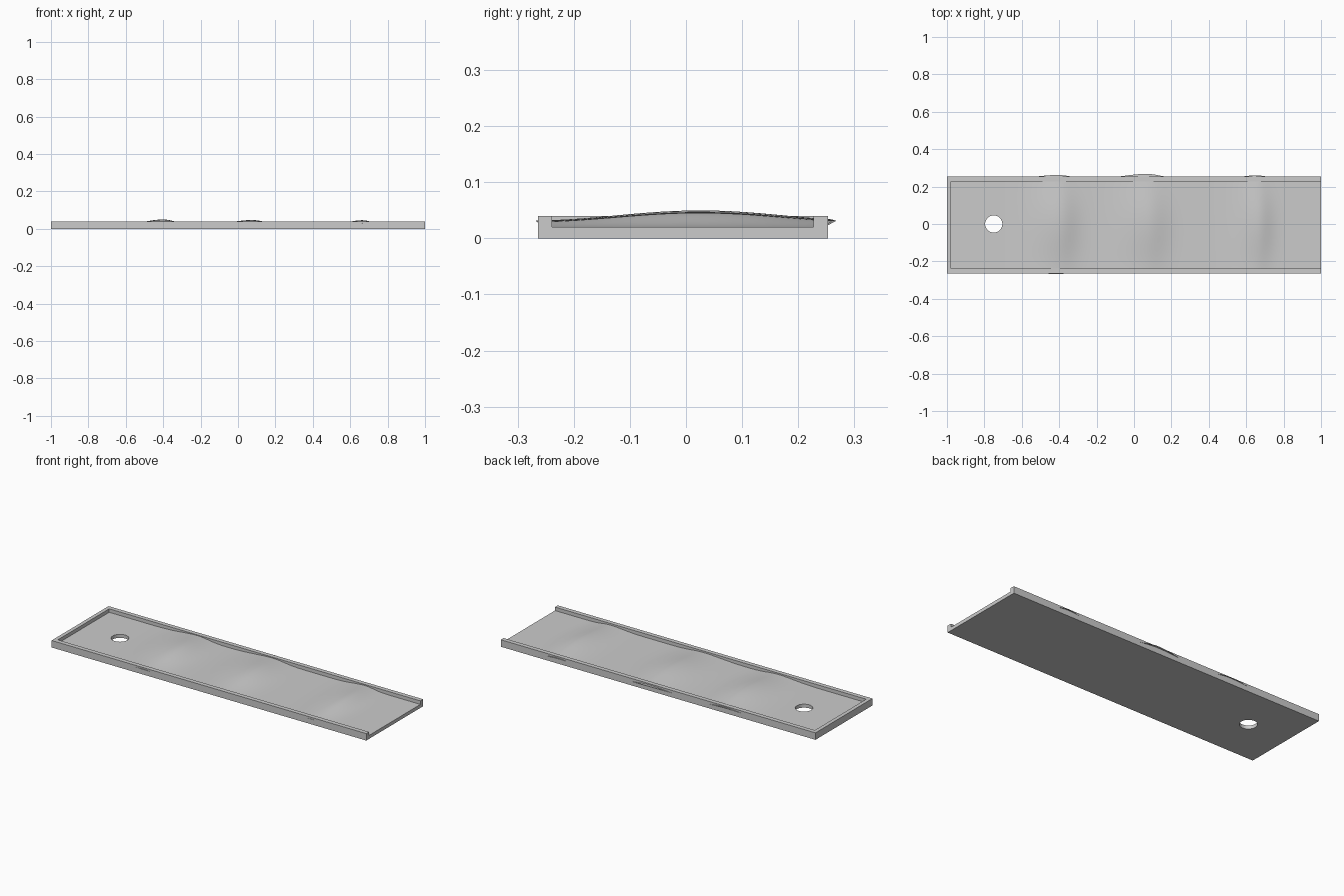
import bpy, bmesh
from math import exp, cos, pi

if "Cube" in bpy.data.objects:
    bpy.data.objects.remove(bpy.data.objects["Cube"])

YC = -0.0055          # tray centre line
HALF = 0.2585         # tray half width


def finish(bm, name):
    bmesh.ops.recalc_face_normals(bm, faces=bm.faces)
    me = bpy.data.meshes.new(name)
    bm.to_mesh(me)
    bm.free()
    ob = bpy.data.objects.new(name, me)
    bpy.context.collection.objects.link(ob)
    return ob


def prism(name, outline, z0, z1):
    bm = bmesh.new()
    face = bm.faces.new([bm.verts.new((x, y, z0)) for x, y in outline])
    ext = bmesh.ops.extrude_face_region(bm, geom=[face])
    for v in ext["geom"]:
        if isinstance(v, bmesh.types.BMVert):
            v.co.z = z1
    return finish(bm, name)


# Base plate with a round drain hole
lo, hi = YC - HALF, YC + HALF
base = prism("base_plate", [(-1, lo), (1, lo), (1, hi), (-1, hi)], 0, 0.02)
bpy.ops.mesh.primitive_cylinder_add(vertices=32, radius=0.046, depth=0.2, location=(-0.75, 0, 0))
cutter = bpy.context.object
cutter.name = "hole_cutter"
mod = base.modifiers.new("hole", 'BOOLEAN')
mod.object = cutter
mod.solver = 'EXACT'
bpy.context.view_layer.objects.active = base
bpy.ops.object.modifier_apply(modifier="hole")
bpy.data.objects.remove(cutter)

# Raised rim on three sides, open at the right end
t = 0.0255
prism("rim", [(1, lo), (1, lo + t), (-0.978, lo + t), (-0.978, hi - t),
              (1, hi - t), (1, hi), (-1, hi), (-1, lo)], 0.02, 0.04)

# Rippled floor: centre x, width, height, back overhang, front overhang
RIDGES = [(-0.41, 0.11, 0.030, 0.017, 0.018),
          (0.065, 0.12, 0.027, 0.023, 0.010),
          (0.655, 0.085, 0.026, 0.015, 0.016)]


def bell(x, c, w):
    w = w * (1.25 if x < c else 0.85)     # gentler on the left flank
    return exp(-((x - c) / w) ** 2)


NX, NY = 120, 28
bm = bmesh.new()
rows = []
for i in range(NX + 1):
    x = -0.69 + 1.69 * i / NX
    back = 0.245 + sum(r[3] * bell(x, r[0], r[1]) for r in RIDGES)
    front = 0.250 + sum(r[4] * bell(x, r[0], r[1]) for r in RIDGES)
    row = []
    for j in range(NY + 1):
        v = 2 * j / NY - 1
        y = v * (back if v > 0 else front)
        swell = 0.4 + 0.6 * cos((y - 0.025) / 0.3 * pi / 2) ** 2
        bow = 0.02 * (1 - v * v) - 0.01
        z = 0.0198 + swell * sum(r[2] * bell(x - bow, r[0], r[1]) for r in RIDGES)
        row.append(bm.verts.new((x, y, z)))
    rows.append(row)
for a, b in zip(rows, rows[1:]):
    for j in range(NY):
        bm.faces.new((a[j], b[j], b[j + 1], a[j + 1]))
floor = finish(bm, "rippled_floor")
if floor.data.polygons[0].normal.z < 0:
    floor.data.flip_normals()
for p in floor.data.polygons:
    p.use_smooth = True
